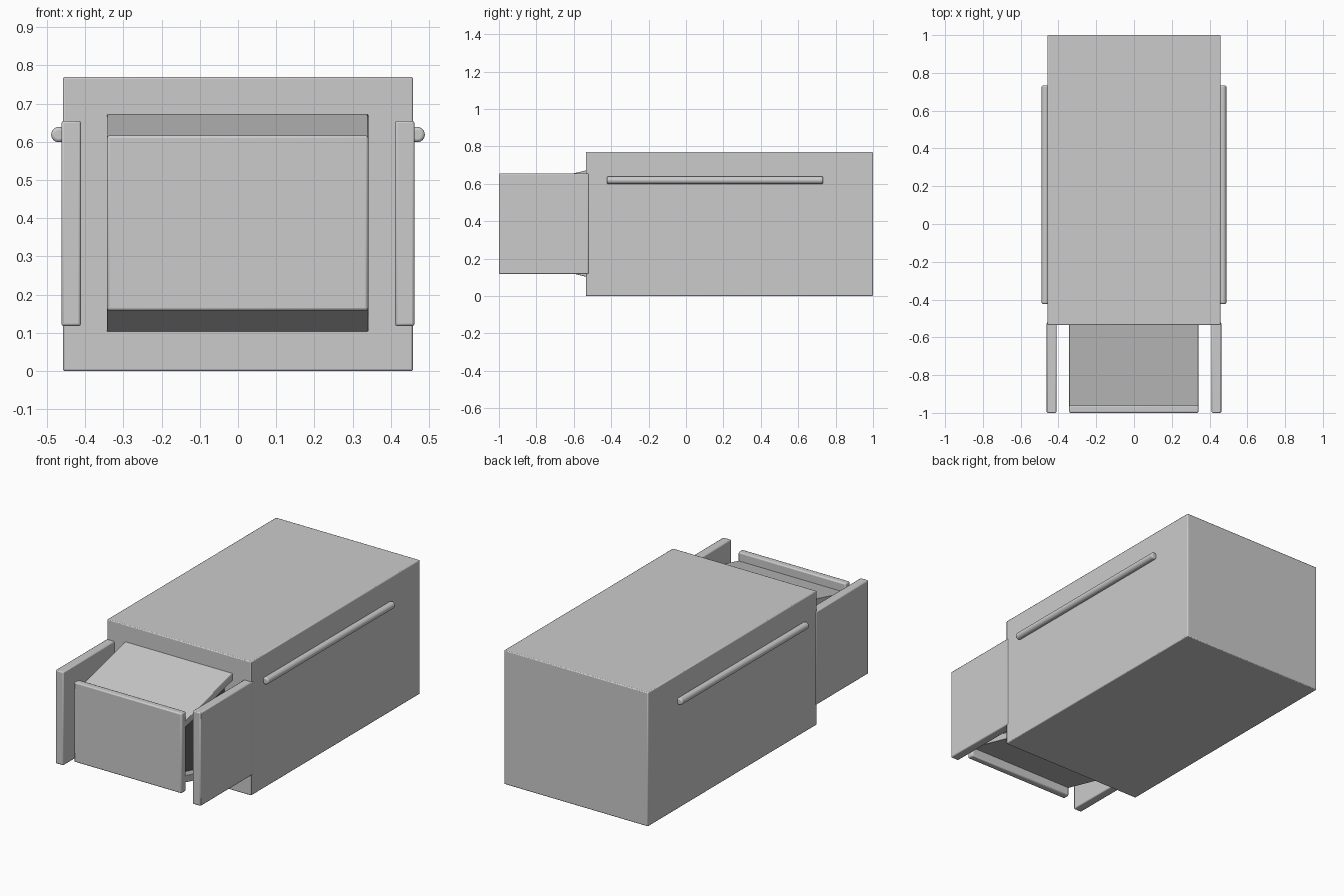
import bpy, bmesh, math
from mathutils import Matrix

if "Cube" in bpy.data.objects:
    bpy.data.objects.remove(bpy.data.objects["Cube"])


def finish(name, bm, bevel=0.0, segments=2, mat=None):
    bmesh.ops.recalc_face_normals(bm, faces=bm.faces)
    me = bpy.data.meshes.new(name)
    bm.to_mesh(me)
    bm.free()
    ob = bpy.data.objects.new(name, me)
    bpy.context.collection.objects.link(ob)
    if mat:
        me.materials.append(mat)
    if bevel:
        mod = ob.modifiers.new("bevel", 'BEVEL')
        mod.width, mod.segments, mod.limit_method = bevel, segments, 'ANGLE'
    bpy.ops.object.select_all(action='DESELECT')
    bpy.context.view_layer.objects.active = ob
    ob.select_set(True)
    bpy.ops.object.shade_smooth_by_angle(angle=math.radians(35))
    return ob


def prism(name, x0, x1, profile, **kw):
    """Extrude a (y, z) profile from x0 to x1."""
    bm = bmesh.new()
    face = bm.faces.new([bm.verts.new((x0, y, z)) for y, z in profile])
    ext = bmesh.ops.extrude_face_region(bm, geom=[face])["geom"]
    bmesh.ops.translate(bm, vec=(x1 - x0, 0, 0),
                        verts=[v for v in ext if isinstance(v, bmesh.types.BMVert)])
    return finish(name, bm, **kw)


def box(name, x0, x1, y0, y1, z0, z1, **kw):
    return prism(name, x0, x1, [(y0, z0), (y1, z0), (y1, z1), (y0, z1)], **kw)


def material(name, color):
    m = bpy.data.materials.new(name)
    m.diffuse_color = color
    m.use_nodes = True
    m.node_tree.nodes["Principled BSDF"].inputs["Base Color"].default_value = m.diffuse_color
    return m


orange = material("orange", (0.85, 0.4, 0.12, 1))
dark = material("dark", (0.12, 0.12, 0.12, 1))

# main housing
box("housing", -0.458, 0.458, -0.535, 1.0, 0.0, 0.77, bevel=0.005)

# orange front panel
box("front_panel", -0.343, 0.341, -1.0, -0.96, 0.158, 0.617, bevel=0.007)

# sloping plates widening from the front panel to the housing
mid = 0.3875
for name, s in (("upper_plate", 1), ("lower_plate", -1)):
    prof = [(-0.97, 0.177), (-0.52, 0.288), (-0.52, 0.248), (-0.97, 0.137)]
    prism(name, -0.343, 0.341, [(y, mid + s * h) for y, h in prof], bevel=0.003)

# dark core between the plates
prism("core", -0.29, 0.29,
      [(-0.965, mid - 0.15), (-0.53, mid - 0.26), (-0.53, mid + 0.26), (-0.965, mid + 0.15)],
      mat=dark)

for side, s in (("left", -1), ("right", 1)):
    # side cheeks flanking the front panel
    box(side + "_cheek", s * 0.411, s * 0.462, -1.0, -0.52, 0.118, 0.655, bevel=0.006)
    # long rail on the housing side
    bm = bmesh.new()
    bmesh.ops.create_cone(bm, cap_ends=True, segments=24, radius1=0.02, radius2=0.02, depth=1.156,
                          matrix=Matrix.Translation((s * 0.469, 0.155, 0.619))
                          @ Matrix.Rotation(math.pi / 2, 4, 'X'))
    finish(side + "_rail", bm, bevel=0.008, segments=3)
